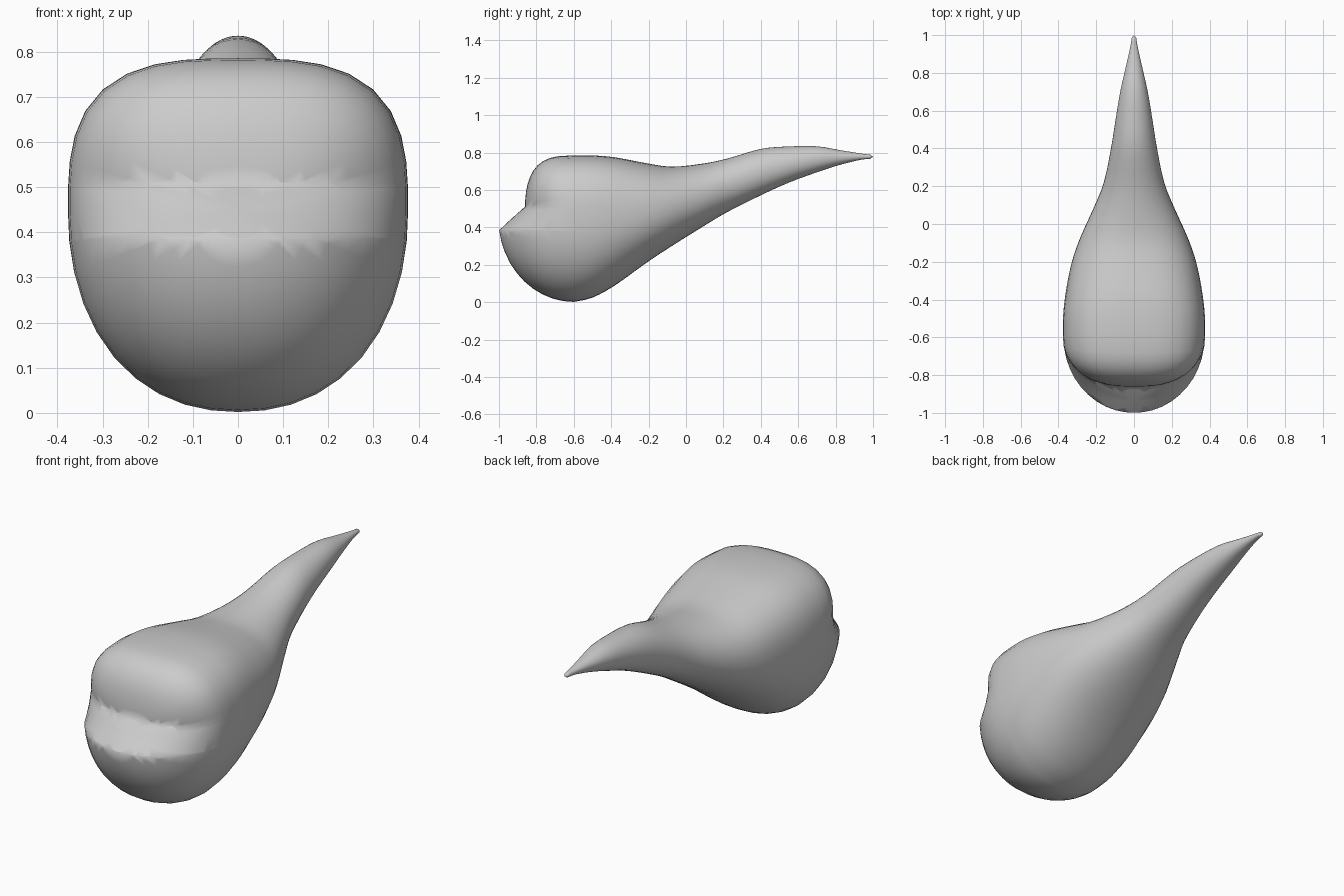
import bpy, bmesh, math

if "Cube" in bpy.data.objects:
    bpy.data.objects.remove(bpy.data.objects["Cube"])

SEG = 40        # points around each section
Y0 = -0.60      # where the rounded front cap begins

# y, top z, bottom z, half width, height of widest line, top squareness
STATIONS = [
    (-0.60, 0.785, 0.002, 0.376, 0.45, 3.0),
    (-0.50, 0.785, 0.025, 0.376, 0.45, 3.0),
    (-0.38, 0.775, 0.090, 0.364, 0.46, 2.8),
    (-0.22, 0.745, 0.205, 0.334, 0.48, 2.5),
    (-0.08, 0.725, 0.298, 0.288, 0.51, 2.2),
    (0.08, 0.740, 0.398, 0.216, 0.56, 2.0),
    (0.22, 0.768, 0.482, 0.160, 0.62, 2.0),
    (0.40, 0.820, 0.572, 0.122, 0.69, 2.0),
    (0.55, 0.833, 0.640, 0.098, 0.735, 2.0),
    (0.70, 0.834, 0.695, 0.073, 0.765, 2.0),
    (0.82, 0.814, 0.734, 0.046, 0.775, 2.0),
    (0.93, 0.796, 0.761, 0.021, 0.779, 2.0),
    (0.985, 0.789, 0.767, 0.012, 0.778, 2.0),
]


def spline(a, b, c, d, t):
    """Smooth blend from b to c."""
    return tuple(0.5 * (2 * q + (r - p) * t + (2 * p - 5 * q + 4 * r - s) * t * t
                        + (3 * q - p - 3 * r + s) * t ** 3)
                 for p, q, r, s in zip(a, b, c, d))


def section(station):
    """Squarish oval ring; its lower half is rounder than its upper half."""
    y, top, bottom, width, mid, n_top = station
    points = []
    for i in range(SEG):
        a = 2 * math.pi * i / SEG
        c, s = math.cos(a), math.sin(a)
        n = n_top if s > 0 else 2.2
        r = (abs(c) ** n + abs(s) ** n) ** (-1 / n)
        height = top - mid if s > 0 else mid - bottom
        points.append((width * c * r, y, mid + height * s * r))
    return points


bm = bmesh.new()


def add_ring(points):
    return [bm.verts.new(p) for p in points]


def bridge(a, b):
    for i in range(SEG):
        j = (i + 1) % SEG
        bm.faces.new((a[i], a[j], b[j], b[i]))


def close(ring, tip, flip=False):
    v = bm.verts.new(tip)
    for i in range(SEG):
        j = (i + 1) % SEG
        bm.faces.new((ring[j], ring[i], v) if flip else (ring[i], ring[j], v))


# Body and tapering tail
rings = []
last = len(STATIONS) - 1
for k in range(last):
    near = [STATIONS[min(max(k + o, 0), last)] for o in (-1, 0, 1, 2)]
    for t in (0, 1 / 3, 2 / 3):
        rings.append(add_ring(section(spline(*near, t))))
rings.append(add_ring(section(STATIONS[-1])))
for a, b in zip(rings, rings[1:]):
    bridge(a, b)
close(rings[-1], (0, 1.0, 0.778))

# Domed front cap
base = section(STATIONS[0])
mid = STATIONS[0][4]
previous = rings[0]
for step in range(1, 11):
    s = math.cos(math.pi / 2 * step / 11)
    points = []
    for i, (x, y, z) in enumerate(base):
        p = 2.0 + 1.0 * max(0, math.sin(2 * math.pi * i / SEG))
        depth = 0.262 * (1 - s ** p) ** (1 / p)
        points.append((x * s, Y0 - depth, mid + (z - mid) * s))
    ring = add_ring(points)
    bridge(ring, previous)
    previous = ring
close(previous, (0, Y0 - 0.262, mid), flip=True)

# Jutting lower lip: crisp lines across the cap, then the lower part pushed out
LIP, FOLD = 0.385, 0.51
for z in (LIP, FOLD):
    faces = [f for f in bm.faces if f.calc_center_median().y < Y0]
    geom = set(faces)
    for f in faces:
        geom.update(f.edges)
        geom.update(f.verts)
    bmesh.ops.bisect_plane(bm, geom=list(geom), plane_co=(0, 0, z), plane_no=(0, 0, 1))
for v in bm.verts:
    if v.co.y < Y0:
        t = min(max((FOLD - v.co.z) / (FOLD - LIP), 0), 1)
        v.co.y = Y0 + (v.co.y - Y0) * (1 + 0.54 * t)
bmesh.ops.recalc_face_normals(bm, faces=bm.faces)

mesh = bpy.data.meshes.new("body")
bm.to_mesh(mesh)
bm.free()
body = bpy.data.objects.new("body", mesh)
bpy.context.collection.objects.link(body)

grey = bpy.data.materials.new("light grey")
grey.diffuse_color = (0.6, 0.6, 0.6, 1)
grey.use_nodes = True
grey.node_tree.nodes["Principled BSDF"].inputs["Base Color"].default_value = grey.diffuse_color
mesh.materials.append(grey)

bpy.context.view_layer.objects.active = body
body.select_set(True)
bpy.ops.object.shade_smooth_by_angle(angle=math.radians(60))
